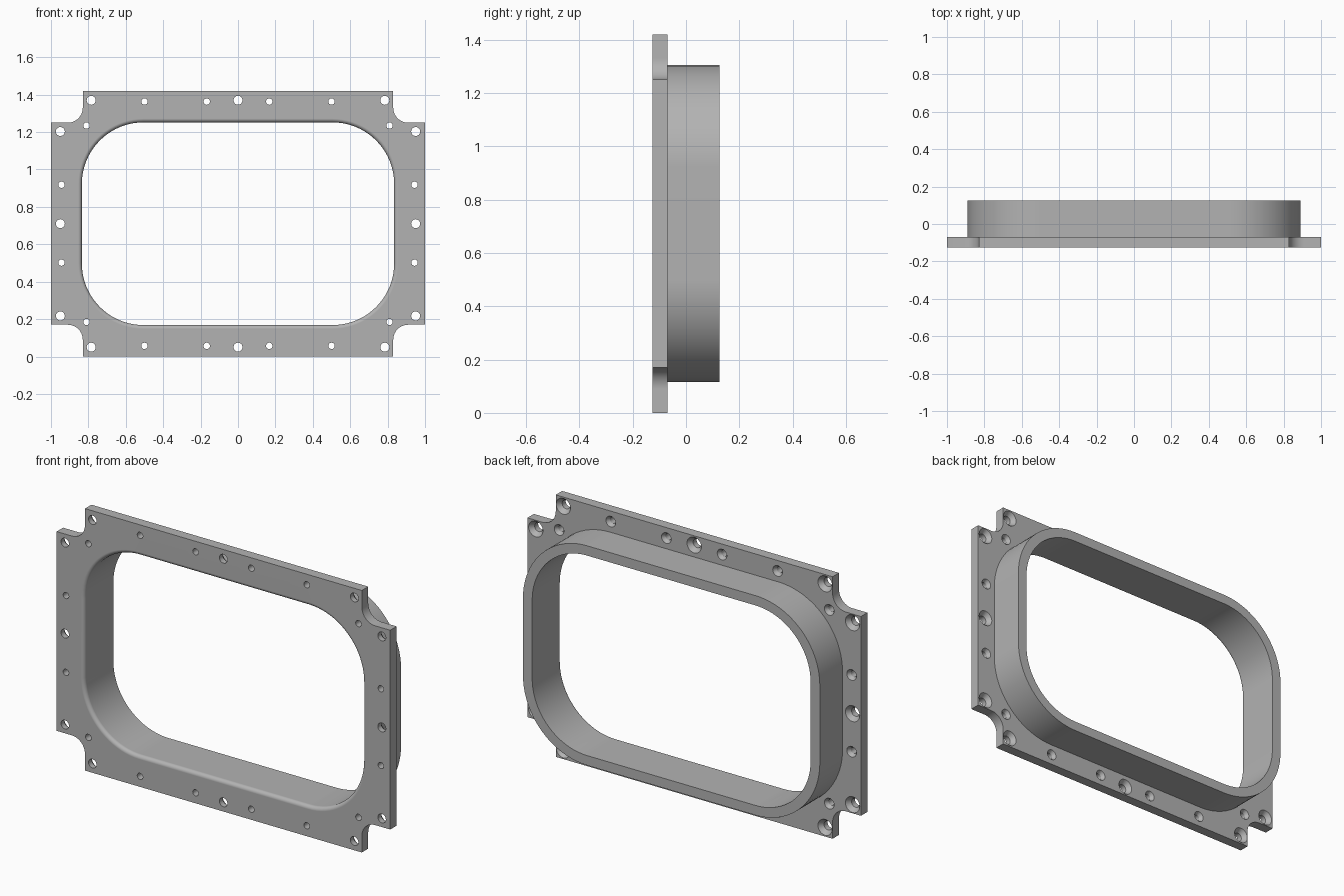
import bpy, bmesh
from math import pi, cos, sin

cube = bpy.data.objects.get("Cube")
if cube:
    bpy.data.objects.remove(cube, do_unlink=True)

FRONT, STEP, BACK = -0.125, -0.07, 0.125
MID = 0.71

grey = bpy.data.materials.new("plain grey")
grey.use_nodes = True
colour = (0.45, 0.45, 0.45, 1)
grey.diffuse_color = colour
grey.node_tree.nodes["Principled BSDF"].inputs["Base Color"].default_value = colour


def arc(cx, cz, r, start, end, steps):
    return [(cx + r * cos(start + (end - start) * i / steps),
             cz + r * sin(start + (end - start) * i / steps)) for i in range(steps + 1)]


def rounded_rect(hx, hz, r):
    pts = []
    for i, (sx, sz) in enumerate([(1, 1), (-1, 1), (-1, -1), (1, -1)]):
        pts += arc(sx * (hx - r), MID + sz * (hz - r), r, i * pi / 2, (i + 1) * pi / 2, 20)
    return pts


def plate_outline():
    # Quarter with a filleted notch, mirrored round the four corners
    quarter = [(1, 0.54)] + arc(0.91, 0.62, 0.08, -pi / 2, -pi, 10) + [(0.83, 0.71)]
    pts = []
    for sx, sz in [(1, 1), (-1, 1), (-1, -1), (1, -1)]:
        q = quarter if sx * sz > 0 else quarter[::-1]
        pts += [(sx * x, MID + sz * z) for x, z in q]
    return pts


def add_loft(bm, loops):
    # Closed solid through (depth, outline) loops
    rings = [[bm.verts.new((x, y, z)) for x, z in pts] for y, pts in loops]
    n = len(rings[0])
    for a, b in zip(rings, rings[1:]):
        for i in range(n):
            j = (i + 1) % n
            bm.faces.new((a[i], a[j], b[j], b[i]))
    bm.faces.new(rings[0][::-1])
    bm.faces.new(rings[-1])


def finish(name, bm):
    bmesh.ops.recalc_face_normals(bm, faces=bm.faces)
    mesh = bpy.data.meshes.new(name)
    bm.to_mesh(mesh)
    bm.free()
    mesh.materials.append(grey)
    ob = bpy.data.objects.new(name, mesh)
    bpy.context.collection.objects.link(ob)
    return ob


def loft_object(name, loops):
    bm = bmesh.new()
    add_loft(bm, loops)
    return finish(name, bm)


# Flange plate and raised collar
frame = loft_object("flange_frame", [(FRONT, plate_outline()), (STEP, plate_outline())])
collar_line = rounded_rect(0.89, 0.595, 0.385)
collar = loft_object("collar_block", [(STEP - 0.02, collar_line), (BACK, collar_line)])

# Opening with a rounded front lip
LIP = 0.02
loops = [(FRONT - 0.05, rounded_rect(0.835 + LIP, 0.542 + LIP, 0.33 + LIP))]
for i in range(7):
    a = i / 6 * pi / 2
    grow = LIP * (1 - sin(a))
    loops.append((FRONT + LIP * (1 - cos(a)), rounded_rect(0.835 + grow, 0.542 + grow, 0.33 + grow)))
loops.append((BACK + 0.05, rounded_rect(0.835, 0.542, 0.33)))
opening = loft_object("opening_cutter", loops)

# Countersunk screw holes: large and small
large = [(0, MID + s * 0.66) for s in (1, -1)]
small = []
for sx in (1, -1):
    large.append((sx * 0.95, MID))
    for sz in (1, -1):
        large += [(sx * 0.785, MID + sz * 0.66), (sx * 0.95, MID + sz * 0.493)]
        small += [(sx * 0.5, MID + sz * 0.653), (sx * 0.167, MID + sz * 0.653),
                  (sx * 0.944, MID + sz * 0.208), (sx * 0.81, MID + sz * 0.525)]
bm = bmesh.new()
for spots, r, sink, depth in [(large, 0.024, 0.043, 0.025), (small, 0.017, 0.029, 0.018)]:
    for x, z in spots:
        def circle(rad):
            return arc(x, z, rad, 0, 2 * pi, 24)[:-1]
        add_loft(bm, [(FRONT - 0.05, circle(r)), (STEP - depth, circle(r)),
                      (STEP, circle(sink)), (STEP + 0.02, circle(sink))])
holes = finish("hole_cutters", bm)

# Combine the parts and drop the helpers
bpy.context.view_layer.objects.active = frame
for ob, op in [(collar, 'UNION'), (opening, 'DIFFERENCE'), (holes, 'DIFFERENCE')]:
    ob.hide_render = True
    mod = frame.modifiers.new(ob.name, 'BOOLEAN')
    mod.operation, mod.solver, mod.object = op, 'EXACT', ob
    bpy.ops.object.modifier_apply(modifier=mod.name)
    bpy.data.objects.remove(ob, do_unlink=True)

# Smooth curves, crisp edges, flat faces
bpy.ops.object.select_all(action='DESELECT')
frame.select_set(True)
bpy.ops.object.shade_smooth_by_angle(angle=pi / 6)
weighted = frame.modifiers.new("even_normals", 'WEIGHTED_NORMAL')
weighted.keep_sharp = True
